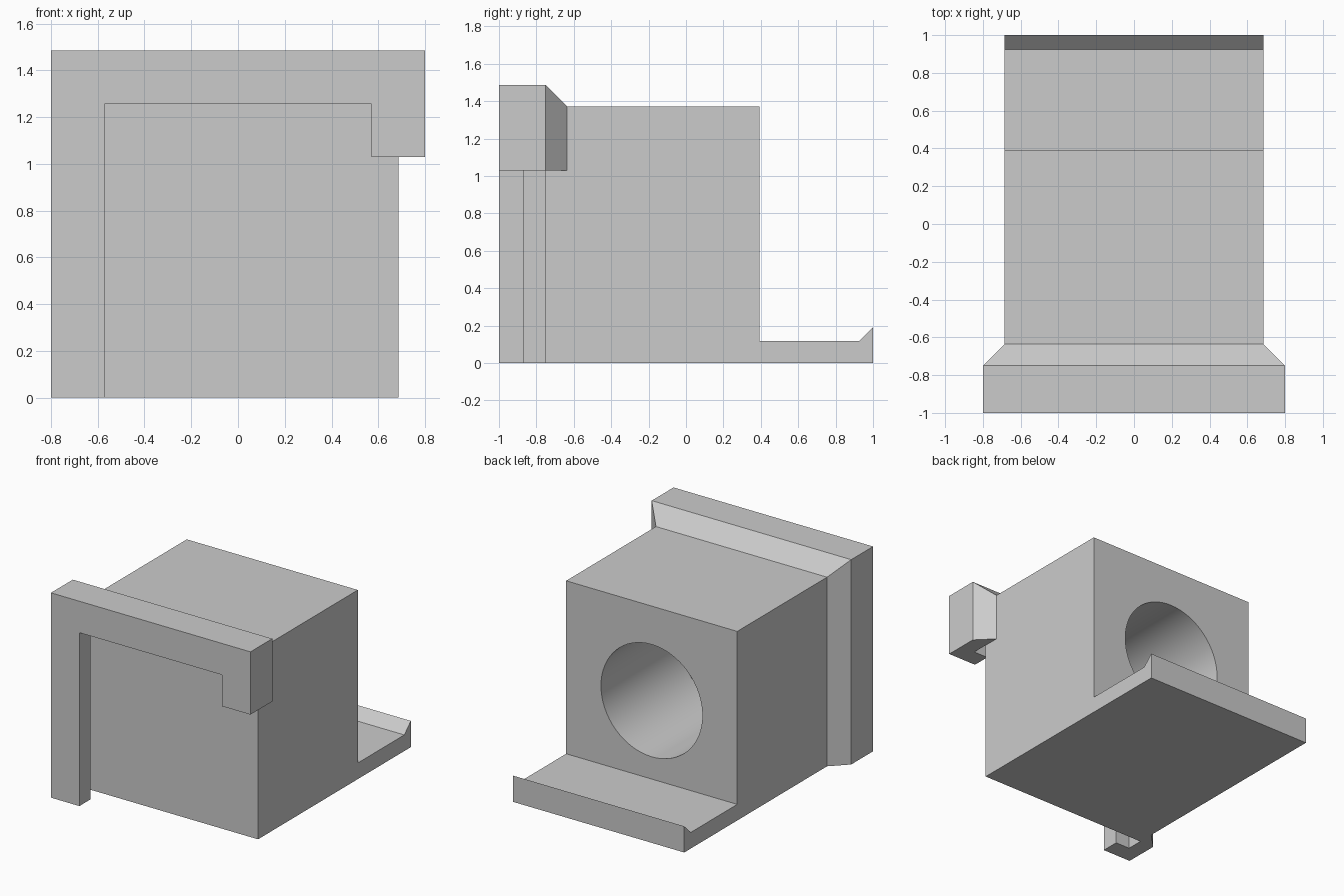
import bpy, bmesh, math

cube = bpy.data.objects.get("Cube")
if cube:
    bpy.data.objects.remove(cube, do_unlink=True)

GREY = (0.6, 0.6, 0.6, 1.0)
mat = bpy.data.materials.new("light grey")
mat.use_nodes = True
mat.diffuse_color = GREY
mat.node_tree.nodes["Principled BSDF"].inputs["Base Color"].default_value = GREY

HALF, TOP = 0.686, 1.371    # half width and height of the block
BACK, FRONT = 0.393, -0.75  # block ends
STEP = 0.114                # wall and chamfer size


def skin(name, rings):
    """Closed solid through a row of matching point rings, capped at both ends."""
    bm = bmesh.new()
    rows = [[bm.verts.new(p) for p in ring] for ring in rings]
    n = len(rows[0])
    for a, b in zip(rows, rows[1:]):
        for i in range(n):
            j = (i + 1) % n
            bm.faces.new((a[i], a[j], b[j], b[i]))
    bm.faces.new(rows[0])
    bm.faces.new(rows[-1])
    bmesh.ops.recalc_face_normals(bm, faces=bm.faces)
    mesh = bpy.data.meshes.new(name)
    bm.to_mesh(mesh)
    bm.free()
    mesh.materials.append(mat)
    obj = bpy.data.objects.new(name, mesh)
    bpy.context.collection.objects.link(obj)
    return obj


# Block with the rear shelf and its sloped lip, extruded across x
profile = [(FRONT, 0), (1, 0), (1, 0.19), (0.925, 0.117),
           (BACK, 0.117), (BACK, TOP), (FRONT, TOP)]
body = skin("block_and_shelf", [[(x, y, z) for y, z in profile] for x in (-HALF, HALF)])

# Blind round bore in the back face
DEPTH, OVERSHOOT = 0.9, 0.1
bpy.ops.mesh.primitive_cylinder_add(
    vertices=64, radius=0.407, depth=DEPTH + OVERSHOOT,
    location=(0, BACK + (OVERSHOOT - DEPTH) / 2, TOP / 2),
    rotation=(math.pi / 2, 0, 0))
cutter = bpy.context.object
cutter.name = "bore_cutter"
cutter.hide_render = True
cutter.data.materials.append(mat)
cut = body.modifiers.new("bore", 'BOOLEAN')
cut.operation = 'DIFFERENCE'
cut.solver = 'EXACT'
cut.object = cutter
bpy.ops.object.select_all(action='DESELECT')
body.select_set(True)
bpy.context.view_layer.objects.active = body
bpy.ops.object.modifier_apply(modifier="bore")
bpy.data.objects.remove(cutter, do_unlink=True)
bpy.ops.object.shade_smooth_by_angle(angle=math.radians(30))

# Front slide frame: a grooved section swept up the long leg, across, and down the short hook
section = [(STEP, -1), (STEP, FRONT), (0, FRONT + STEP),
           (0, -0.87), (-STEP, -0.87), (-STEP, -1)]
HOOK_END = 1.03
corners = [(-1, 0), (-1, None), (1, None), (1, HOOK_END)]
skin("slide_frame", [
    [(side * (HALF + off), y, TOP + off if z is None else z) for off, y in section]
    for side, z in corners])
